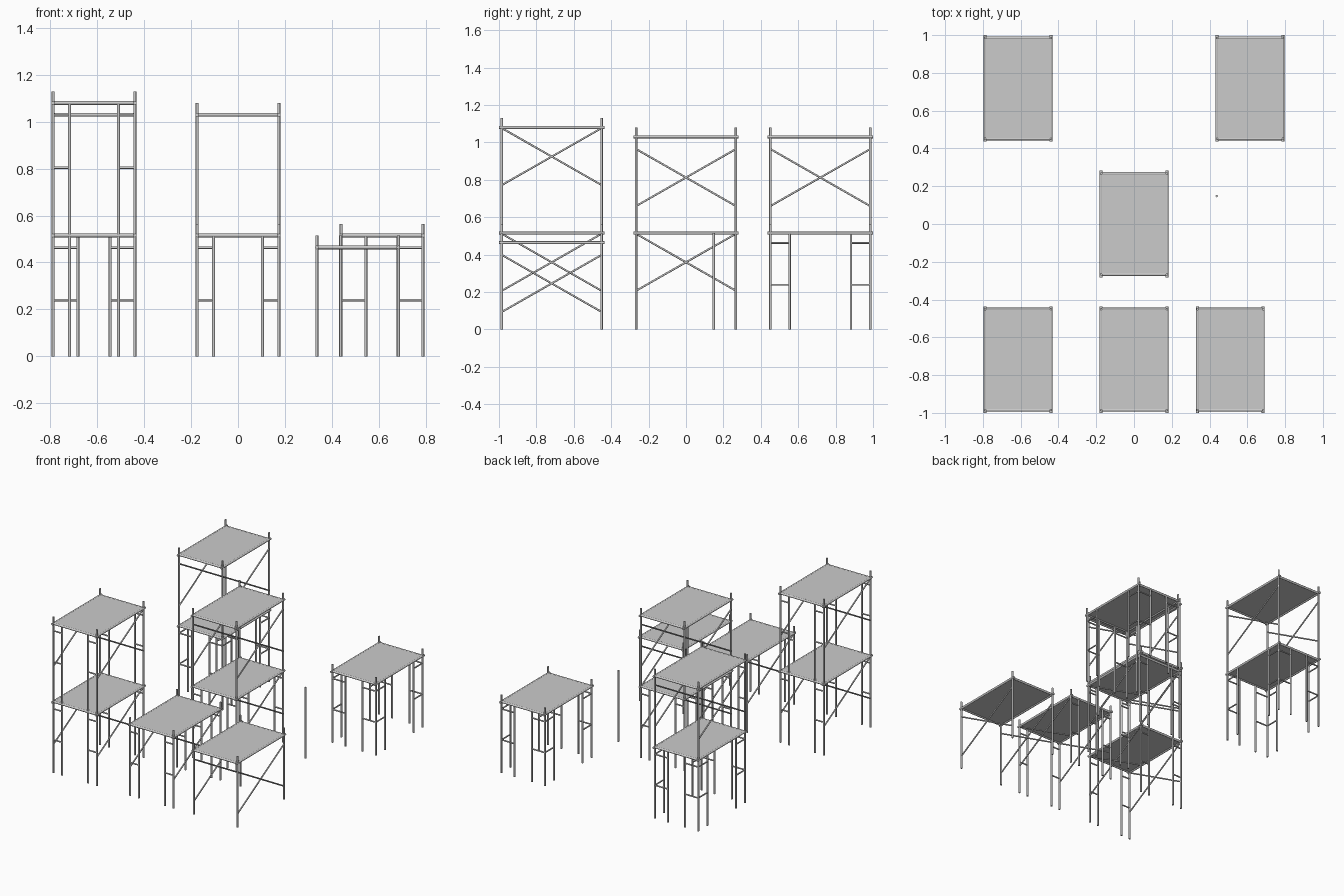
import bpy, bmesh
from mathutils import Vector

if "Cube" in bpy.data.objects:
    bpy.data.objects.remove(bpy.data.objects["Cube"])

HX, HY = 0.174, 0.267      # half spacing of the corner posts
R_POST, R_BAR, R_BRACE = 0.0065, 0.008, 0.005


def finish(bm, name, smooth):
    me = bpy.data.meshes.new(name)
    bm.to_mesh(me)
    bm.free()
    ob = bpy.data.objects.new(name, me)
    bpy.context.collection.objects.link(ob)
    if smooth:
        for p in me.polygons:
            p.use_smooth = len(p.vertices) == 4
    return ob


def tubes(name, segments, r):
    """One object made of round tubes, each from point a to point b."""
    bm = bmesh.new()
    for a, b in segments:
        a, b = Vector(a), Vector(b)
        d = b - a
        new = bmesh.ops.create_cone(bm, cap_ends=True, segments=12, radius1=r,
                                    radius2=r, depth=d.length)['verts']
        m = d.to_track_quat('Z', 'Y').to_matrix().to_4x4()
        m.translation = (a + b) / 2
        bmesh.ops.transform(bm, matrix=m, verts=new)
    return finish(bm, name, True)


def platform(name, z):
    bm = bmesh.new()
    bmesh.ops.create_cube(bm, size=1)
    bmesh.ops.scale(bm, vec=(2 * HX, 2 * HY, 0.008), verts=bm.verts)
    bmesh.ops.translate(bm, vec=(0, 0, z + 0.002), verts=bm.verts)
    return finish(bm, name, False)


def tier(name, cx, cy, z0, z1, kind):
    """Scaffold tier from z0 to the platform at z1; kind: door, corner or open."""
    corners = [(sx, sy) for sx in (-1, 1) for sy in (-1, 1)]
    parts = [platform(name + "_platform", z1)]
    # corner posts, standing proud of the platform
    posts = [((sx * HX, sy * HY, z0), (sx * HX, sy * HY, z1 + 0.05)) for sx, sy in corners]
    # platform edge rails
    rails = [((s * HX, -0.282, z1), (s * HX, 0.282, z1)) for s in (-1, 1)]
    rails += [((-HX, s * HY, z1), (HX, s * HY, z1)) for s in (-1, 1)]
    # inner legs joined to the corner posts by short rungs
    rungs = []
    inset = {"door": [(0.07, 0)], "corner": [(0.105, 0), (0, 0.103)], "open": []}[kind]
    for sx, sy in corners:
        x, y = sx * HX, sy * HY
        for dx, dy in inset:
            ix, iy = x - sx * dx, y - sy * dy
            posts.append(((ix, iy, z0), (ix, iy, z1)))
            rungs += [((x, y, z1 - h), (ix, iy, z1 - h)) for h in (0.052, 0.276)]
    # crossed braces on the two long sides
    if kind != "corner":
        top = z1 - (0.065 if kind == "open" else 0.003)
        low = top - 0.305
        braces = []
        for s in (-1, 1):
            x = s * HX
            braces += [((x, -HY, low), (x, HY, top)), ((x, -HY, top), (x, HY, low))]
        parts.append(tubes(name + "_cross_braces", braces, R_BRACE))
    parts.append(tubes(name + "_posts", posts, R_POST))
    parts.append(tubes(name + "_rails", rails, R_BAR))
    if rungs:
        parts.append(tubes(name + "_rungs", rungs, R_BRACE))
    for p in parts:
        p.location = (cx, cy, 0)


LOW, HIGH, Y = 0.515, 1.03, 0.718
# back left tower
tier("back_left_lower", -0.614, Y, 0, LOW, "corner")
tier("back_left_upper", -0.614, Y, LOW, HIGH, "open")
# back right table
tier("back_right", 0.614, Y, 0, LOW, "corner")
# centre tower
tier("centre_lower", 0, 0, 0, LOW, "door")
tier("centre_upper", 0, 0, LOW, HIGH, "open")
# front left tower
tier("front_left_lower", -0.614, -Y, 0, LOW, "door")
tier("front_left_upper", -0.614, -Y, LOW, 1.08, "door")
# front centre and front right tables
tier("front_centre", 0, -Y, 0, LOW, "door")
tier("front_right", 0.51, -Y, 0, 0.464, "open")
# loose standing pole
tubes("loose_pole", [((0.438, 0.148, 0), (0.438, 0.148, 0.515))], R_POST)
